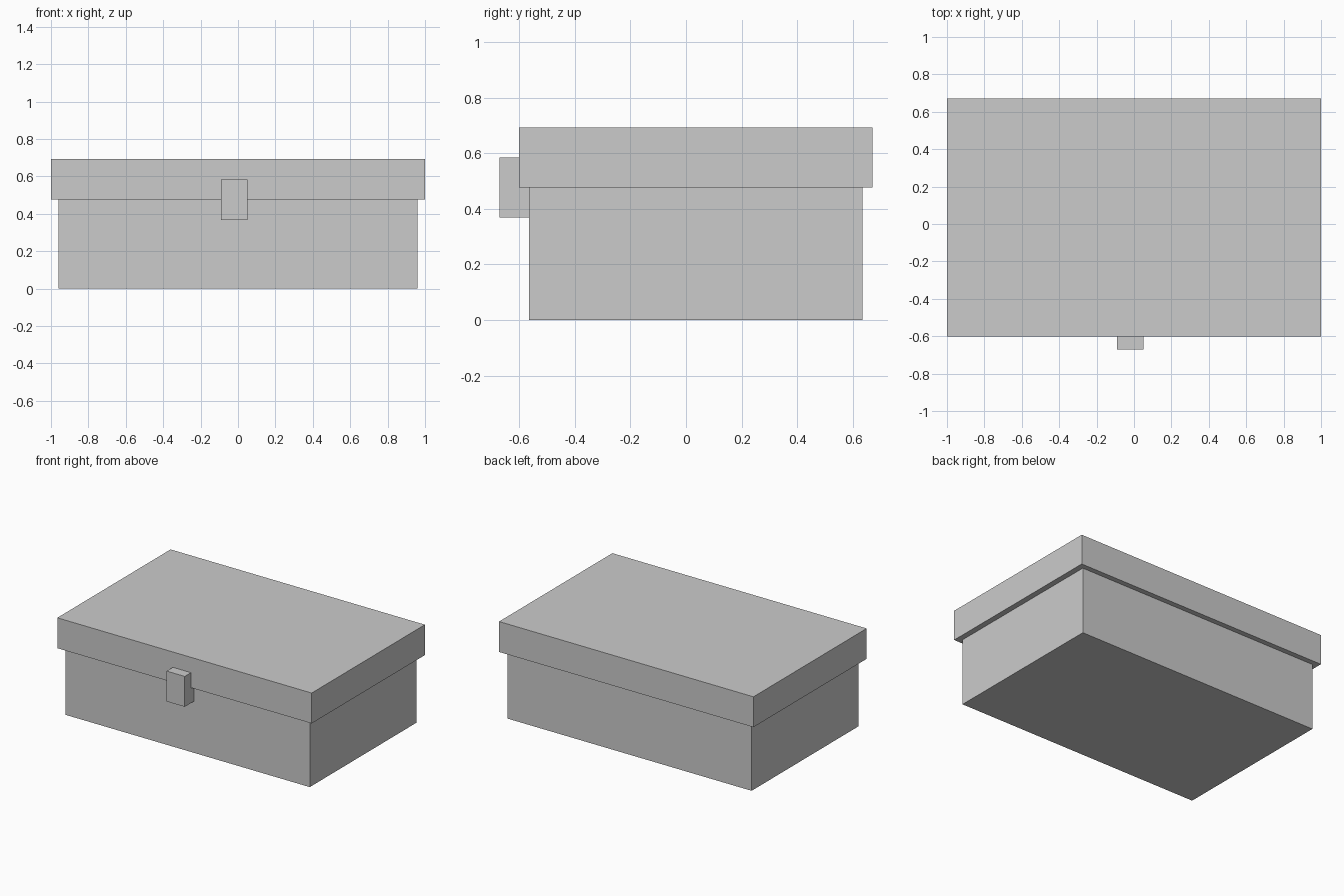
import bpy

if "Cube" in bpy.data.objects:
    bpy.data.objects.remove(bpy.data.objects["Cube"])


def box(name, x, y, z):
    """Add a box spanning the given (min, max) ranges."""
    spans = (x, y, z)
    bpy.ops.mesh.primitive_cube_add(size=1, location=[(a + b) / 2 for a, b in spans])
    obj = bpy.context.object
    obj.name = obj.data.name = name
    obj.scale = [b - a for a, b in spans]
    bpy.ops.object.transform_apply(location=False, rotation=False, scale=True)
    return obj


# Box body
box("body", (-0.96, 0.96), (-0.565, 0.634), (0, 0.477))

# Overhanging lid
box("lid", (-1, 1), (-0.601, 0.671), (0.477, 0.693))

# Front latch, bridging lid and body slightly left of centre
box("latch", (-0.091, 0.051), (-0.671, -0.555), (0.368, 0.584))
